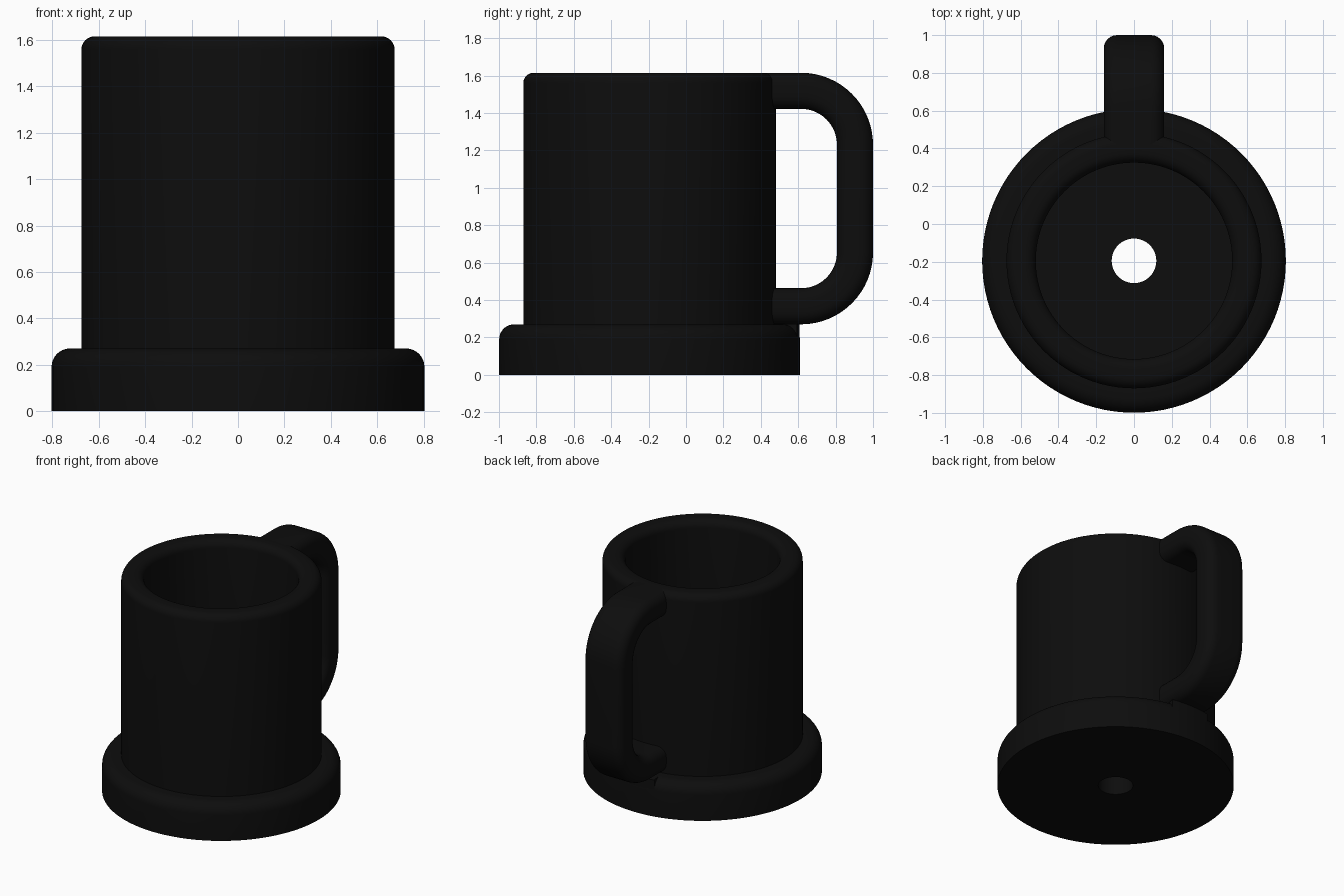
import bpy, bmesh, math
from math import sin, cos, pi

if "Cube" in bpy.data.objects:
    bpy.data.objects.remove(bpy.data.objects["Cube"])

CY = -0.195   # mug axis position along y
SEG = 96

black = bpy.data.materials.new("matte black")
black.diffuse_color = (0.004, 0.004, 0.004, 1)
black.use_nodes = True
black.node_tree.nodes["Principled BSDF"].inputs["Base Color"].default_value = black.diffuse_color


def arc(cx, cy, r, a0, a1, n=8):
    """Points on an arc, angles in degrees."""
    return [(cx + r * cos(math.radians(a0 + (a1 - a0) * i / n)),
             cy + r * sin(math.radians(a0 + (a1 - a0) * i / n))) for i in range(n + 1)]


def loft(name, rings, close_rings):
    """Skin a list of closed point rings; cap the ends if the path is open."""
    bm = bmesh.new()
    loops = [[bm.verts.new(p) for p in ring] for ring in rings]
    n = len(loops[0])
    pairs = list(zip(loops, loops[1:]))
    if close_rings:
        pairs.append((loops[-1], loops[0]))
    for a, b in pairs:
        for i in range(n):
            j = (i + 1) % n
            bm.faces.new((a[i], a[j], b[j], b[i]))
    if not close_rings:
        bm.faces.new(loops[0])
        bm.faces.new(loops[-1])
    bmesh.ops.recalc_face_normals(bm, faces=bm.faces)
    mesh = bpy.data.meshes.new(name)
    bm.to_mesh(mesh)
    bm.free()
    mesh.materials.append(black)
    obj = bpy.data.objects.new(name, mesh)
    bpy.context.collection.objects.link(obj)
    bpy.ops.object.select_all(action='DESELECT')
    obj.select_set(True)
    bpy.context.view_layer.objects.active = obj
    bpy.ops.object.shade_smooth_by_angle(angle=math.radians(35))
    return obj


def lathe(name, profile, a0=0, a1=2 * pi, steps=SEG):
    """Turn a closed (radius, z) profile about the mug axis."""
    full = a1 - a0 > 6.28
    count = steps if full else steps + 1
    rings = []
    for k in range(count):
        a = a0 + (a1 - a0) * k / steps
        rings.append([(r * cos(a), CY + r * sin(a), z) for r, z in profile])
    return loft(name, rings, full)


# Cup: wide foot, straight wall, rounded rim, floor with a drain hole
cup = [(0.118, 0), (0.804, 0)]
cup += arc(0.724, 0.19, 0.08, 0, 90)
cup += [(0.675, 0.27)]
cup += arc(0.62, 1.56, 0.055, 0, 90)
cup += arc(0.575, 1.56, 0.055, 90, 180)
cup += [(0.52, 0.27), (0.118, 0.27)]
lathe("cup", cup)

# Square-edged piece of the foot beneath the handle
half = math.asin(0.155 / 0.804)
lathe("handle_support", [(0.65, 0.12), (0.803, 0.12), (0.803, 0.271), (0.65, 0.271)],
      pi / 2 - half, pi / 2 + half, 8)

# Handle: rounded bar swept along a C-shaped path
W, T, B = 0.16, 0.0965, 0.07     # half width, half thickness, edge radius
section = []
for sx, st, a in ((1, 1, 0), (-1, 1, 90), (-1, -1, 180), (1, -1, 270)):
    section += arc(sx * (W - B), st * (T - B), B, a, a + 90, 6)

R = 0.385 - T                    # corner radius of the centre line
path = [(0.42, 1.615 - T, 90)]   # y, z, outward direction in degrees
for cz, a0, a1 in ((1.23, 90, 0), (0.655, 0, -90)):
    for i in range(17):
        a = a0 + (a1 - a0) * i / 16
        y, z = 0.615 + R * cos(math.radians(a)), cz + R * sin(math.radians(a))
        path.append((y, z, a))
path.append((0.42, 0.27 + T, -90))

rings = []
for y, z, a in path:
    c, s = cos(math.radians(a)), sin(math.radians(a))
    rings.append([(x, y + t * c, z + t * s) for x, t in section])
loft("handle", rings, False)
